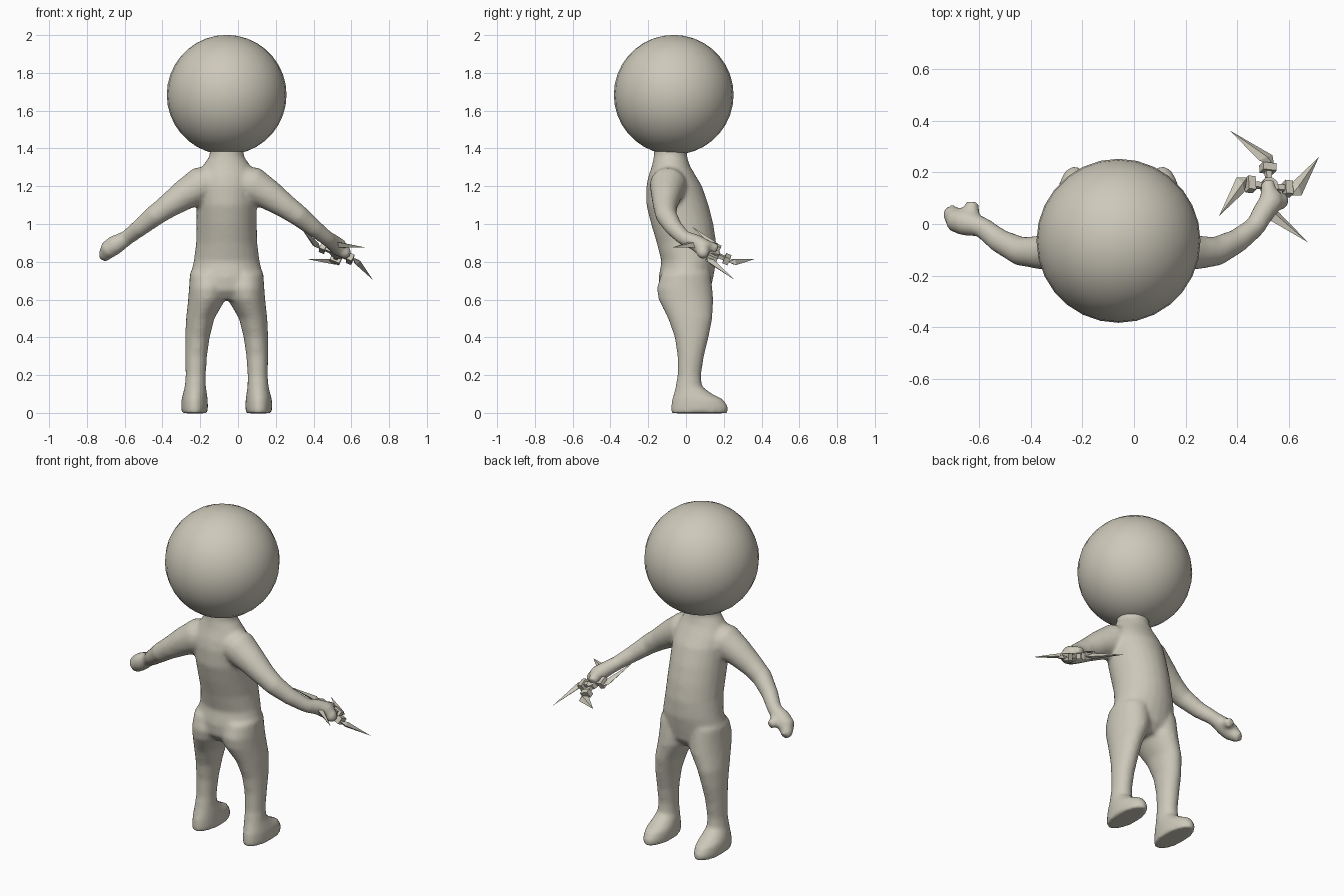
import bpy, bmesh, math
from mathutils import Vector, Matrix

if "Cube" in bpy.data.objects:
    bpy.data.objects.remove(bpy.data.objects["Cube"])

MID = -0.06  # the figure's own centre line in x
clay = bpy.data.materials.new("warm grey clay")
clay.use_nodes = True
clay.diffuse_color = (0.61, 0.58, 0.49, 1)
clay.node_tree.nodes["Principled BSDF"].inputs["Base Color"].default_value = clay.diffuse_color
clay.node_tree.nodes["Principled BSDF"].inputs["Roughness"].default_value = 0.8


def finish(bm, name):
    bmesh.ops.recalc_face_normals(bm, faces=bm.faces)
    mesh = bpy.data.meshes.new(name)
    bm.to_mesh(mesh)
    bm.free()
    mesh.materials.append(clay)
    obj = bpy.data.objects.new(name, mesh)
    bpy.context.collection.objects.link(obj)
    return obj


def skin(bm, rings):
    """Bridge equal rings of points into a closed tube."""
    loops = [[bm.verts.new(p) for p in ring] for ring in rings]
    n = len(loops[0])
    for a, b in zip(loops, loops[1:]):
        for i in range(n):
            bm.faces.new((a[i], a[(i + 1) % n], b[(i + 1) % n], b[i]))
    bm.faces.new(loops[0][::-1])
    bm.faces.new(loops[-1])


def circle(n=24):
    return [(math.cos(math.tau * i / n), math.sin(math.tau * i / n)) for i in range(n)]


def column(bm, sections, side=1):
    """Stack of flat ellipses: z, half-centre x, width, back y, front y."""
    skin(bm, [[(MID + side * x + c * w, (y0 + y1) / 2 + s * (y1 - y0) / 2, z) for c, s in circle()]
              for z, x, w, y0, y1 in sections])


def limb(bm, path, side=1):
    """Round tube along a path of x, y, z, radius; x is measured from MID."""
    pts = [Vector((MID + side * x, y, z)) for x, y, z, r in path]
    rings = []
    for i, p in enumerate(pts):
        t = pts[min(i + 1, len(pts) - 1)] - pts[max(i - 1, 0)]
        q = t.to_track_quat("Z", "Y")
        rings.append([p + q @ Vector((c, s, 0)) * path[i][3] for c, s in circle(16)])
    skin(bm, rings)


def ball(bm, x, y, z, r, side=1):
    bmesh.ops.create_uvsphere(bm, u_segments=16, v_segments=10, radius=r,
                              matrix=Matrix.Translation((MID + side * x, y, z)))


# Body: torso, legs, arms and hands fused into one soft skin
bm = bmesh.new()
column(bm, [
    (1.44, 0, 0.09, -0.165, 0.01), (1.36, 0, 0.09, -0.17, 0.005),
    (1.31, 0, 0.125, -0.18, 0.02), (1.25, 0, 0.155, -0.20, 0.055),
    (1.20, 0, 0.16, -0.21, 0.085), (1.10, 0, 0.16, -0.21, 0.12),
    (1.00, 0, 0.16, -0.185, 0.145), (0.90, 0, 0.162, -0.155, 0.16),
    (0.80, 0, 0.175, -0.13, 0.16), (0.72, 0, 0.195, -0.145, 0.145),
    (0.65, 0, 0.195, -0.14, 0.13), (0.60, 0, 0.14, -0.10, 0.09)])

leg = [
    (0.74, 0.095, 0.10, -0.13, 0.13), (0.66, 0.098, 0.102, -0.155, 0.14),
    (0.60, 0.105, 0.099, -0.145, 0.145), (0.50, 0.14, 0.075, -0.095, 0.14),
    (0.40, 0.155, 0.065, -0.06, 0.12), (0.30, 0.162, 0.058, -0.045, 0.095),
    (0.20, 0.164, 0.053, -0.045, 0.08), (0.14, 0.166, 0.056, -0.055, 0.085),
    (0.10, 0.168, 0.064, -0.065, 0.14), (0.07, 0.17, 0.07, -0.075, 0.20),
    (0.03, 0.17, 0.071, -0.08, 0.225), (-0.002, 0.17, 0.069, -0.08, 0.22)]
arm = [
    (0.04, -0.09, 1.23, 0.085), (0.14, -0.095, 1.205, 0.098),
    (0.23, -0.105, 1.15, 0.08), (0.31, -0.11, 1.095, 0.065),
    (0.38, -0.105, 1.045, 0.057), (0.46, -0.065, 0.98, 0.047),
    (0.53, -0.01, 0.925, 0.04)]
for side in (1, -1):
    column(bm, leg, side)
    limb(bm, arm, side)

# Open hand: palm, curled fingers and thumb
limb(bm, arm[-1:] + [(0.59, 0.005, 0.89, 0.052), (0.625, 0.015, 0.865, 0.05),
                     (0.645, 0.04, 0.835, 0.036), (0.65, 0.06, 0.82, 0.025)], -1)
limb(bm, [(0.57, 0.0, 0.90, 0.035), (0.568, 0.045, 0.885, 0.03),
          (0.565, 0.085, 0.875, 0.026)], -1)
# Gripping hand: fist with a thumb over the hub
limb(bm, arm[-1:] + [(0.56, 0.045, 0.905, 0.043), (0.59, 0.085, 0.88, 0.048),
                     (0.60, 0.115, 0.86, 0.042)])
limb(bm, [(0.585, 0.08, 0.89, 0.034), (0.58, 0.13, 0.88, 0.03), (0.578, 0.165, 0.865, 0.027)])
ball(bm, 0.625, 0.09, 0.85, 0.036)

body = finish(bm, "body")
remesh = body.modifiers.new("fuse", "REMESH")
remesh.mode = "VOXEL"
remesh.voxel_size = 0.012
remesh.use_smooth_shade = True
soft = body.modifiers.new("soften", "SMOOTH")
soft.factor = 0.5
soft.iterations = 6

# Head
bm = bmesh.new()
bmesh.ops.create_uvsphere(bm, u_segments=28, v_segments=18, radius=0.317)
for f in bm.faces:
    f.smooth = True
head = finish(bm, "head")
head.location = (MID, -0.065, 1.684)

# Throwing star: local frame from the directions of its blades
u = Vector((0.365, 0.21, -0.265)).normalized()
n = u.cross(Vector((-0.245, 0.477, -0.11))).normalized()
frame = Matrix((u, n.cross(u), n)).transposed().to_4x4()
place = Matrix.Translation((0.522, 0.145, 0.845)) @ frame


def box(bm, centre, size, turn):
    bmesh.ops.create_cube(bm, size=1, matrix=turn @ Matrix.Translation(centre)
                          @ Matrix.Diagonal((*size, 1)))


bm = bmesh.new()
bmesh.ops.create_cone(bm, cap_ends=True, segments=8, radius1=0.035, radius2=0.035, depth=0.03)
for k in range(4):
    turn = Matrix.Rotation(k * math.pi / 2 - math.radians(34), 4, "Z")
    box(bm, (0.045, 0, 0), (0.07, 0.022, 0.02), turn)
    box(bm, (0.078, 0, 0), (0.03, 0.055, 0.04), turn)
    # Swept blade with a raised ridge on both faces
    rim = [bm.verts.new(turn @ Vector((x, y, 0)))
           for x, y in ((0.09, -0.028), (0.135, -0.022), (0.218, 0.15), (0.105, 0.035))]
    for h in (0.016, -0.016):
        ridge = bm.verts.new(turn @ Vector((0.118, 0.008, h)))
        for i in range(4):
            bm.faces.new((rim[i], rim[(i + 1) % 4], ridge))
star = finish(bm, "throwing_star")
star.matrix_world = place
